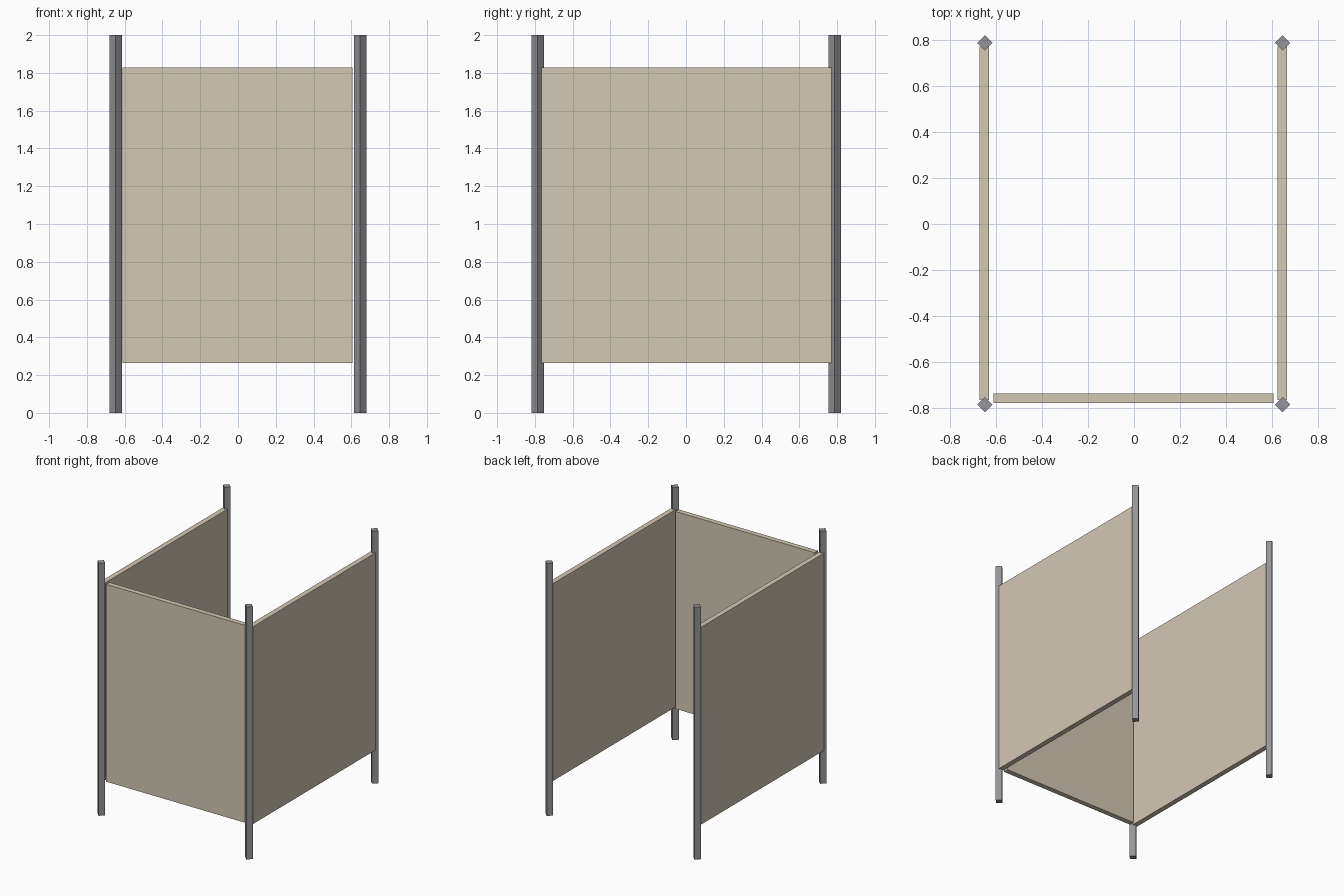
import bpy
import math

if "Cube" in bpy.data.objects:
    bpy.data.objects.remove(bpy.data.objects["Cube"])


def make_material(name, color):
    mat = bpy.data.materials.new(name)
    mat.diffuse_color = (*color, 1.0)
    mat.use_nodes = True
    mat.node_tree.nodes["Principled BSDF"].inputs["Base Color"].default_value = mat.diffuse_color
    return mat


post_grey = make_material("post grey", (0.30, 0.30, 0.32))
panel_beige = make_material("panel beige", (0.65, 0.58, 0.46))


def box(name, lo, hi, mat, turn=0.0):
    center = [(a + b) / 2 for a, b in zip(lo, hi)]
    bpy.ops.mesh.primitive_cube_add(size=1, location=center, rotation=(0, 0, turn))
    obj = bpy.context.object
    obj.name = name
    obj.scale = [b - a for a, b in zip(lo, hi)]
    obj.data.materials.append(mat)
    return obj


# Four square posts turned 45 degrees
half = 0.033 / math.sqrt(2)
for side, x in (("left", -0.648), ("right", 0.646)):
    for end, y in (("front", -0.785), ("back", 0.787)):
        box(f"{end}_{side}_post", (x - half, y - half, 0),
            (x + half, y + half, 2), post_grey, math.pi / 4)

# Panels on three sides, open at the back
bottom, top = 0.265, 1.828
box("front_panel", (-0.611, -0.777, bottom), (0.607, -0.736, top), panel_beige)
for side, x in (("left", -0.651), ("right", 0.645)):
    box(f"{side}_panel", (x - 0.0205, -0.765, bottom),
        (x + 0.0205, 0.771, top), panel_beige)
